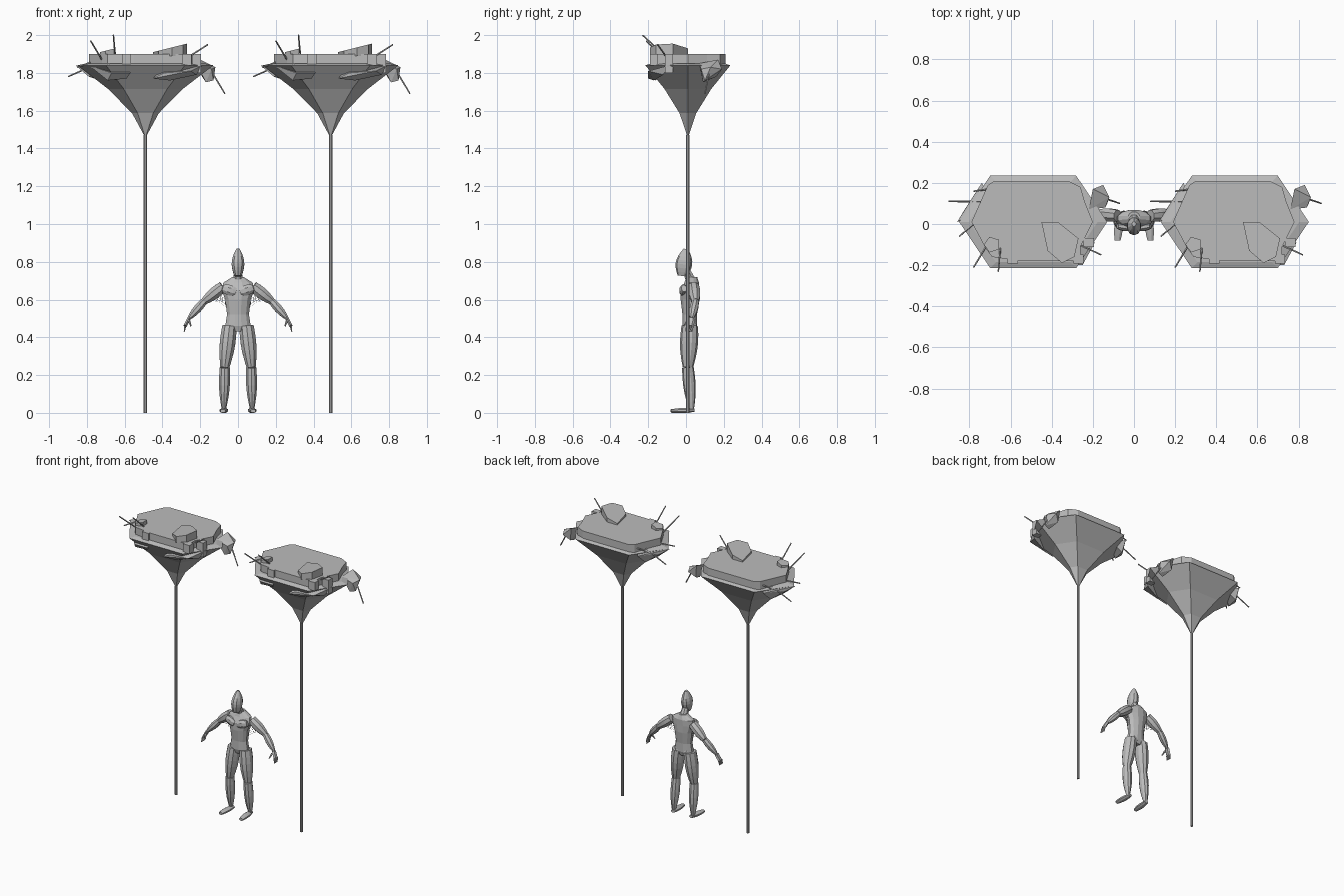
import bpy, bmesh, math
from mathutils import Vector

old = bpy.data.objects.get("Cube")
if old:
    bpy.data.objects.remove(old, do_unlink=True)

colour = (0.5, 0.5, 0.5, 1)
grey = bpy.data.materials.new("plain_grey")
grey.use_nodes = True
grey.diffuse_color = colour
grey.node_tree.nodes["Principled BSDF"].inputs["Base Color"].default_value = colour

X, Y, Z = Vector((1, 0, 0)), Vector((0, 1, 0)), Vector((0, 0, 1))
home = Vector((-.49, .01, 1.84))  # centre of the first platform's rim


def finish(name, bm):
    bmesh.ops.recalc_face_normals(bm, faces=bm.faces)
    mesh = bpy.data.meshes.new(name)
    bm.to_mesh(mesh)
    bm.free()
    mesh.materials.append(grey)
    part = bpy.data.objects.new(name, mesh)
    bpy.context.collection.objects.link(part)
    return part


def loft(name, rings):
    """Skin a list of equally long point rings and cap both ends."""
    bm = bmesh.new()
    loops = [[bm.verts.new(point) for point in ring] for ring in rings]
    count = len(loops[0])
    for lower, upper in zip(loops, loops[1:]):
        for i in range(count):
            j = (i + 1) % count
            bm.faces.new((lower[i], lower[j], upper[j], upper[i]))
    bm.faces.new(loops[0])
    bm.faces.new(loops[-1])
    return finish(name, bm)


def oval(centre, across, deep, sides=8, u=X, v=Y):
    angles = [math.tau * (k + 0.5) / sides for k in range(sides)]
    return [centre + u * across * math.cos(a) + v * deep * math.sin(a) for a in angles]


def segment(name, start, end, first, last, bulge=0, flat=1, ref=Y, sides=8, steps=5):
    """Tapered limb that swells by bulge halfway along."""
    start, end = Vector(start), Vector(end)
    along = (end - start).normalized()
    u = along.cross(ref).normalized()
    v = u.cross(along)
    rings = []
    for step in range(steps + 1):
        t = step / steps
        radius = first + (last - first) * t + bulge * math.sin(math.pi * t)
        rings.append(oval(start.lerp(end, t), radius, radius * flat, sides, u, v))
    return loft(name, rings)


def rock(name, points):
    bm = bmesh.new()
    for point in points:
        bm.verts.new(home + Vector(point))
    hull = bmesh.ops.convex_hull(bm, input=bm.verts)
    inside = [g for g in hull["geom_interior"] if isinstance(g, bmesh.types.BMVert)]
    bmesh.ops.delete(bm, geom=inside, context="VERTS")
    return finish(name, bm)


def prism(name, outline, bottom, top, slope=0):
    """Upright block on the platform; its top rises along x by slope."""
    return loft(name, [[home + Vector((x, y, bottom)) for x, y in outline],
                       [home + Vector((x, y, top + slope * x)) for x, y in outline]])


def repeated(part):
    array = part.modifiers.new("second_platform", "ARRAY")
    array.use_relative_offset = False
    array.use_constant_offset = True
    array.constant_offset_displace = X * -2 * home.x


def mirrored(part):
    part.modifiers.new("other_side", "MIRROR")


# Pole and flared six-sided underside
foot_of_pole = Vector((home.x, home.y, 0))
repeated(loft("pole", [oval(foot_of_pole + Z * z, .01, .01) for z in (0, 1.47)]))

rings = []
height = .39
for t in (0.02, 0.35, 0.68, 1):
    spread = t ** 1.55
    wide, deep = .36 * spread, .225 * spread
    rings.append([home + Vector((x * wide, y * deep, (t - 1) * height))
                  for x, y in ((1, 0), (.58, 1), (-.58, 1), (-1, 0), (-.58, -1), (.58, -1))])
middle = home + Z * .01
rings.append([middle + (point - home) * .87 for point in rings[-1]])
repeated(loft("underside", rings))

# Deck with its wall blocks and standing rocks
deck = [(-.3, 0), (-.22, .18), (-.19, .2), (.17, .2), (.23, .17), (.25, .1), (.29, 0),
        (.23, -.12), (.23, -.19), (-.06, -.19), (-.2, -.17), (-.23, -.13)]
repeated(prism("deck", deck, 0, .06))
large_rock = [(.04, 0), (.12, 0), (.22, -.08), (.2, -.17), (.14, -.2), (.07, -.14)]
repeated(prism("large_deck_rock", large_rock, .05, .06, slope=.25))
small_rock = [point.xy for point in oval(Vector((-.2, -.11, 0)), .04, .04, sides=5)]
repeated(prism("small_deck_rock", small_rock, .05, .13, slope=.25))
for x, y, low in ((-.1, -.18, 0), (.22, -.18, 0), (.27, -.1, -.04)):
    outline = [(p.x, p.y) for p in oval(Vector((x, y, 0)), .035, .03, sides=4)]
    repeated(prism("wall_block", outline, low, .06))

# Rock flakes around the rim
flakes = {
    "front_right_flake": [(-.3, -.08, 0), (-.18, -.21, -.04), (-.08, -.21, -.04),
                          (-.1, -.18, -.07), (-.2, -.17, -.08), (-.1, -.1, 0)],
    "front_left_flake": [(.04, -.21, -.07), (.1, -.21, -.04), (.24, -.21, -.03), (.3, -.1, 0),
                         (.27, -.13, -.05), (.13, -.18, -.08), (.1, -.1, 0)],
    "right_flake": [(-.37, 0, 0), (-.34, .05, -.02), (-.25, .19, -.01),
                    (-.27, .13, -.07), (-.3, .02, -.06), (-.2, .1, 0)],
    "hanging_rock": [(.27, .06, .01), (.29, .16, .03), (.34, .18, -.02), (.37, .12, -.01),
                     (.36, .09, -.08), (.32, .08, -.09), (.3, .15, -.06), (.35, .07, -.02)],
}
for name, points in flakes.items():
    repeated(rock(name, points))

# Thin spikes, each from root to tip
spikes = [
    ((-.16, -.12, .05), (-.17, -.24, .16)),
    ((-.23, -.12, .03), (-.29, -.22, .13)),
    ((-.23, .1, .02), (-.41, .1, -.06)),
    ((-.28, 0, .02), (-.36, -.07, -.01)),
    ((-.22, .16, .03), (-.29, .15, .02)),
    ((.22, -.11, .04), (.33, -.16, .11)),
    ((.33, .12, 0), (.42, .09, -.15)),
]
for root, tip in spikes:
    repeated(segment("spike", home + Vector(root), home + Vector(tip),
                     .005, .004, ref=Z, sides=5, steps=1))

# Figure: torso, neck and head
torso = [(.43, .02, .03, .03), (.46, .02, .07, .04), (.52, .02, .06, .04), (.6, .02, .07, .05),
         (.65, .02, .09, .05), (.69, .03, .08, .04), (.72, .03, .03, .03)]
loft("torso", [oval(Vector((0, y, z)), across, deep, sides=12) for z, y, across, deep in torso])
segment("neck", (0, .03, .69), (0, 0, .76), .03, .02)
segment("head", (0, -.02, .725), (0, 0, .868), .02, .01, bulge=.02, flat=1.25, sides=10, steps=7)
mirrored(segment("chest_muscle", (.01, -.02, .64), (.08, -.01, .66), .02, .02, bulge=.01, flat=.7))
mirrored(segment("buttock", (.03, .03, .41), (.03, .03, .5), .01, .01, bulge=.02))

# Legs
hip, knee, ankle = (.045, .02, .46), (.07, .01, .24), (.075, .03, .01)
mirrored(segment("thigh", hip, knee, .04, .025, bulge=.01, flat=1.1, sides=10))
mirrored(segment("calf", knee, ankle, .028, .01, bulge=.01, flat=1.1, sides=10))
mirrored(segment("foot", (.07, .045, .015), (.08, -.08, .01), .015, .015,
                 bulge=.008, flat=.65, ref=Z))

# Arms and hands
shoulder, elbow, wrist = (.08, .04, .67), (.18, .05, .59), (.26, .03, .5)
knuckles = Vector((.28, .02, .46))
mirrored(segment("upper_arm", shoulder, elbow, .03, .02, bulge=.008))
mirrored(segment("forearm", elbow, wrist, .02, .01, bulge=.008))
mirrored(segment("palm", wrist, knuckles, .01, .01, flat=2, sides=6))
for k in range(4):
    base = knuckles + Y * (k - 1.5) * .01
    mirrored(segment("finger", base, base + Vector((.005, -.005, -.03)), .006, .003, sides=5, steps=2))
mirrored(segment("thumb", (.26, .01, .49), (.25, -.01, .46), .007, .004, sides=5, steps=2))

# Fine net hanging under each arm
columns, rows = 8, 6
chest_top, chest_low = Vector((.07, .03, .65)), Vector((.05, .02, .55))
arm_top, arm_low = Vector((.1, .04, .65)), Vector((.18, .05, .59))
bm = bmesh.new()
net = []
for i in range(rows + 1):
    v = i / rows
    inner, outer = chest_top.lerp(chest_low, v), arm_top.lerp(arm_low, v)
    lift = Z * .02 * v
    net.append([bm.verts.new(inner.lerp(outer, j / columns) + lift * math.sin(math.pi * j / columns))
                for j in range(columns + 1)])
for upper, lower in zip(net, net[1:]):
    for j in range(columns):
        bm.faces.new((upper[j], upper[j + 1], lower[j + 1], lower[j]))
arm_net = finish("arm_net", bm)
arm_net.modifiers.new("strands", "WIREFRAME").thickness = .0015
mirrored(arm_net)
